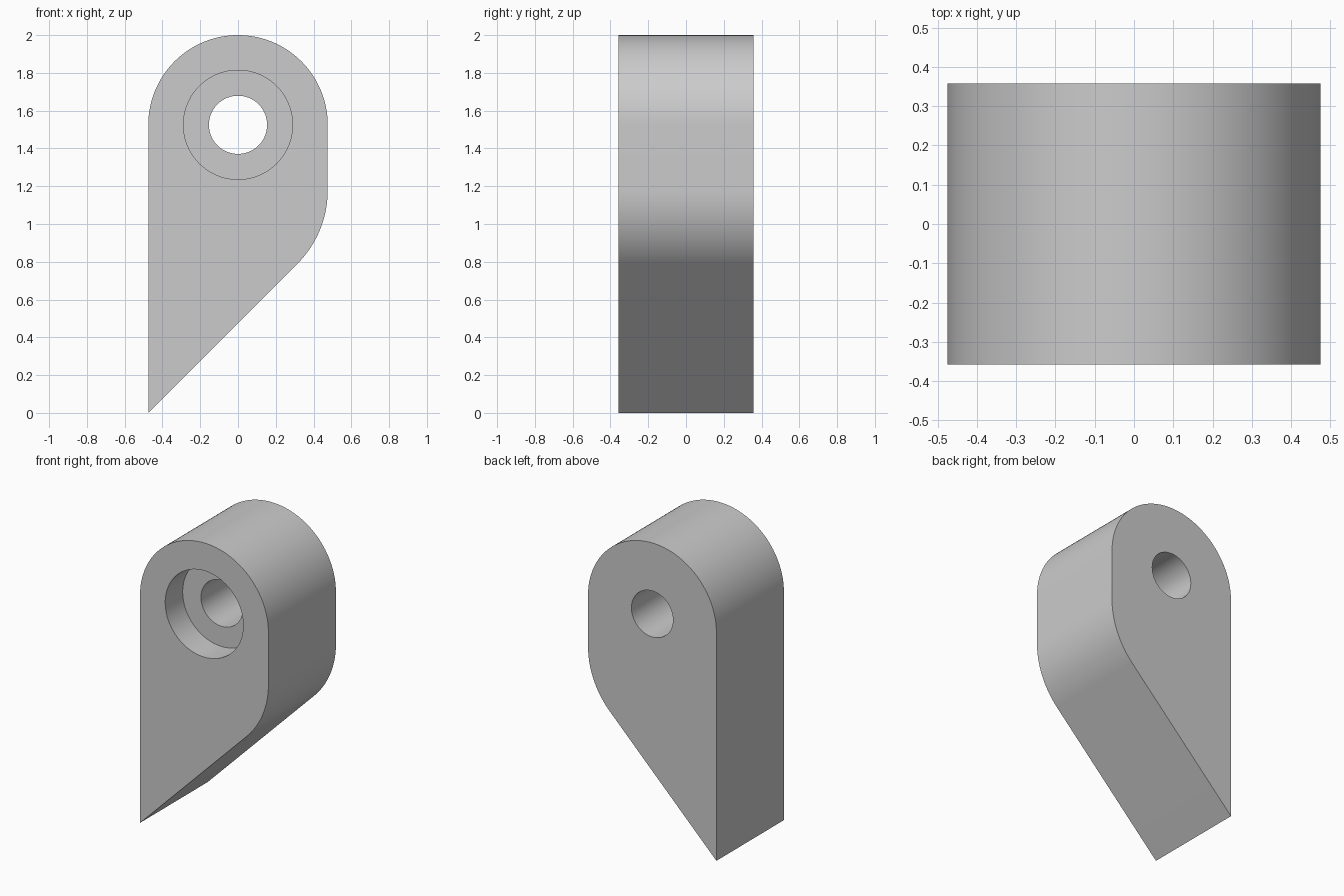
import bpy, bmesh
from math import sin, cos, pi, radians
from mathutils import Vector

cube = bpy.data.objects.get("Cube")
if cube:
    bpy.data.objects.remove(cube, do_unlink=True)

R = 0.475          # half width and radius of the rounded top
HALF = 0.357       # half thickness
EYE_Z = 2 - R      # height of the bore axis
BEND = 0.55        # radius of the lower bend
BORE_DEPTH = 0.185

# Single plain grey
grey = bpy.data.materials.new("plain grey")
grey.use_nodes = True
grey.diffuse_color = (0.6, 0.6, 0.6, 1)
grey.node_tree.nodes["Principled BSDF"].inputs["Base Color"].default_value = (0.6, 0.6, 0.6, 1)


def arc(cx, cz, r, start, end, n):
    """Points on an arc in the XZ plane, angles in degrees."""
    steps = [radians(start + (end - start) * i / n) for i in range(n + 1)]
    return [(cx + r * cos(a), cz + r * sin(a)) for a in steps]


def cutter(name, radius, y0, y1):
    """Round cutter along Y on the bore axis."""
    bpy.ops.mesh.primitive_cylinder_add(
        vertices=96, radius=radius, depth=y1 - y0,
        location=(0, (y0 + y1) / 2, EYE_Z), rotation=(pi / 2, 0, 0))
    obj = bpy.context.object
    obj.name = name
    obj.hide_render = True
    return obj


# Lug body: pointed toe, 45 degree underside, tangent bend, round top
bend_x = R - BEND
bend_end = bend_x + BEND * cos(pi / 4)
bend_z = bend_end + R + BEND * sin(pi / 4)
outline = [(-R, 0)]
outline += arc(bend_x, bend_z, BEND, -45, 0, 20)
outline += arc(0, EYE_Z, R, 0, 180, 64)

bm = bmesh.new()
face = bm.faces.new([bm.verts.new((x, -HALF, z)) for x, z in outline])
walls = bmesh.ops.extrude_face_region(bm, geom=[face])
moved = [g for g in walls["geom"] if isinstance(g, bmesh.types.BMVert)]
bmesh.ops.translate(bm, verts=moved, vec=Vector((0, 2 * HALF, 0)))
bmesh.ops.recalc_face_normals(bm, faces=bm.faces)
mesh = bpy.data.meshes.new("lug_body")
bm.to_mesh(mesh)
bm.free()
mesh.materials.append(grey)
body = bpy.data.objects.new("lug_body", mesh)
bpy.context.collection.objects.link(body)

# Through hole and front counterbore
cutters = [
    cutter("through_hole_cutter", 0.154, -HALF - 0.1, HALF + 0.1),
    cutter("counterbore_cutter", 0.289, -HALF - 0.2, -HALF + BORE_DEPTH),
]
bpy.ops.object.select_all(action="DESELECT")
body.select_set(True)
bpy.context.view_layer.objects.active = body
for tool in cutters:
    mod = body.modifiers.new(tool.name, "BOOLEAN")
    mod.operation = "DIFFERENCE"
    mod.solver = "EXACT"
    mod.object = tool
    bpy.ops.object.modifier_apply(modifier=mod.name)
    bpy.data.objects.remove(tool, do_unlink=True)

bpy.ops.object.shade_smooth_by_angle(angle=radians(30))
